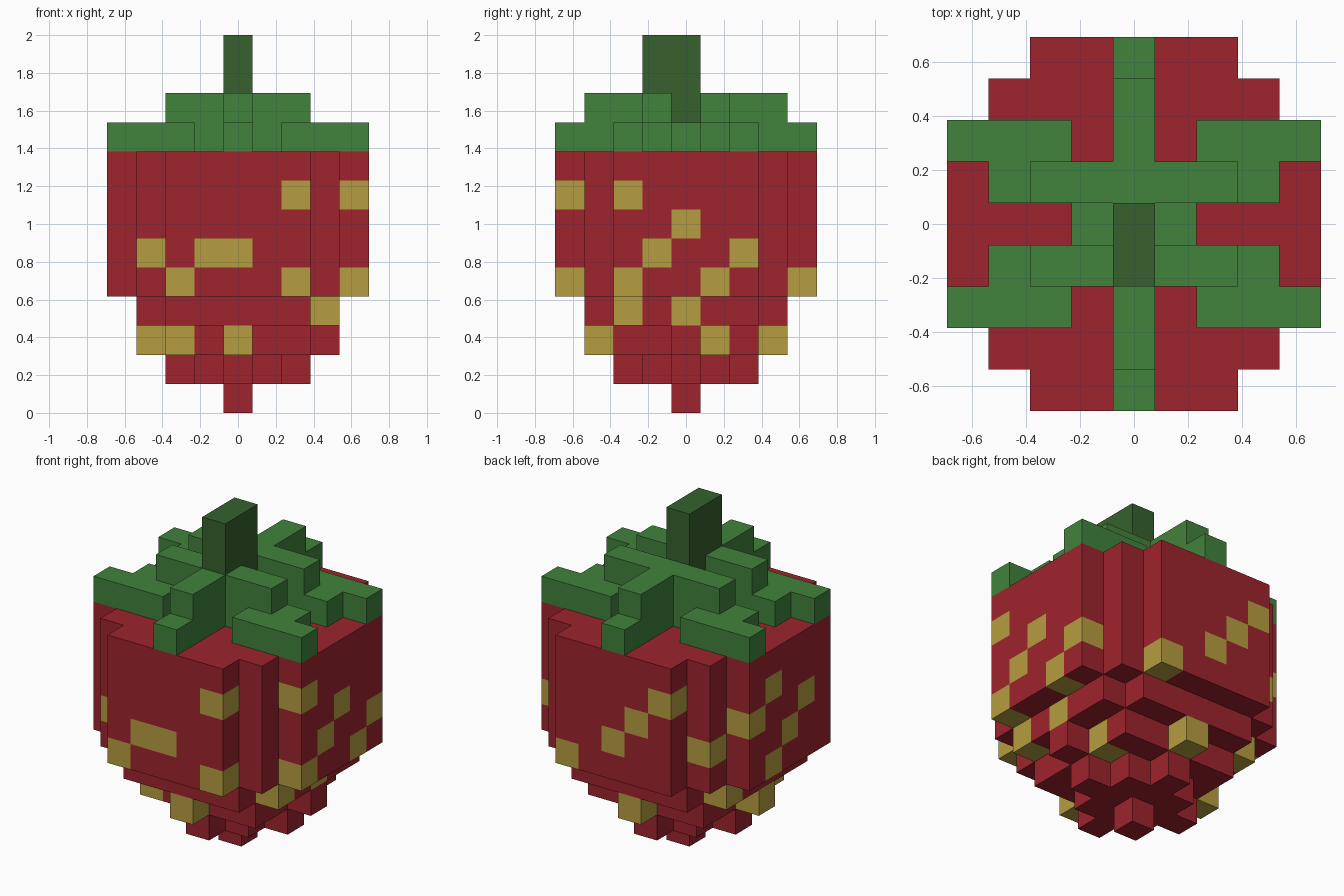
import bpy
import bmesh
from mathutils import Vector

UNIT = 2 / 13  # edge of one block; the berry is thirteen blocks tall

cube = bpy.data.objects.get("Cube")
if cube:
    bpy.data.objects.remove(cube, do_unlink=True)


def make_material(name, rgb):
    mat = bpy.data.materials.new(name)
    mat.use_nodes = True
    colour = (*rgb, 1)
    mat.diffuse_color = colour
    mat.node_tree.nodes["Principled BSDF"].inputs["Base Color"].default_value = colour
    return mat


red = make_material("berry red", (0.34, 0.017, 0.026))
gold = make_material("seed gold", (0.47, 0.34, 0.051))
green = make_material("leaf green", (0.053, 0.225, 0.045))
dark_green = make_material("stem green", (0.037, 0.12, 0.027))


def layer(level, inside):
    """Blocks of one level whose distances from the axis pass a rule."""
    span = range(-4, 5)
    return {(x, y, level) for x in span for y in span if inside(abs(x), abs(y))}


def box(xs, ys, zs):
    """Blocks between inclusive limits."""
    return {(x, y, z) for x in range(xs[0], xs[1] + 1)
            for y in range(ys[0], ys[1] + 1)
            for z in range(zs[0], zs[1] + 1)}


# Berry: stepped tip, then a wide body with notched corners
berry = layer(0, lambda a, b: a + b == 0)
berry |= layer(1, lambda a, b: a + b <= 2)
berry |= layer(2, lambda a, b: max(a, b) <= 2 or a + b == 3 == max(a, b))
berry |= layer(3, lambda a, b: max(a, b) <= 3 and a + b < 6)
for level in range(4, 9):
    berry |= layer(level, lambda a, b: a + b <= 6)

# Seeds by level: (x, y) of each gold block
seeds_by_level = {
    2: [(0, -3), (0, 3), (2, 1), (-2, -2), (-3, 0)],
    3: [(3, -2), (3, 0), (-3, 2)],
    4: [(-2, -4), (2, -4), (4, -2), (4, 1), (2, 4), (-4, 1)],
    5: [(-3, -3), (-1, -4), (0, -4), (4, -1), (4, 2), (0, 4), (-3, 3), (-4, 0)],
    6: [(4, 0), (-1, 4), (-4, 2), (-4, -1)],
    7: [(2, -4), (4, -2), (-2, 4), (-4, 1)],
}
seeds = {(x, y, z) for z, spots in seeds_by_level.items() for x, y in spots}

# Leaves: low spreading layer and a raised layer around the stem
leaves = box((0, 0), (-4, 4), (9, 9)) | box((-1, 1), (0, 0), (9, 9))
for side in (-1, 1):
    leaves |= box((-3, 3), (side, side), (9, 9))
    leaves |= box((-2, 2), (side, side), (10, 10))
    row = 2 * side
    leaves |= box((-4, -2), (row, row), (9, 9)) | box((2, 4), (row, row), (9, 9))
    leaves |= box((0, 0), tuple(sorted((row, 3 * side))), (10, 10))

# Stem: bent one block towards the front
stem = box((0, 0), (0, 0), (10, 10)) | box((0, 0), (-1, 0), (11, 12))

solid = berry | leaves | stem


def build(name, blocks, materials, pick=lambda block: 0):
    """Make one object from the exposed sides of its blocks."""
    bm = bmesh.new()
    for block in sorted(blocks):
        centre = Vector(block) + Vector((0, 0, 0.5))
        for axis in range(3):
            for sign in (-1, 1):
                normal = Vector((0, 0, 0))
                normal[axis] = sign
                if tuple(int(c + n) for c, n in zip(block, normal)) in solid:
                    continue
                u = Vector((0, 0, 0))
                u[(axis + 1) % 3] = 0.5
                v = normal.cross(u)
                middle = centre + normal / 2
                corners = (-u - v, u - v, u + v, v - u)
                face = bm.faces.new([bm.verts.new((middle + c) * UNIT) for c in corners])
                face.material_index = pick(block)
    bmesh.ops.remove_doubles(bm, verts=bm.verts, dist=UNIT / 100)
    mesh = bpy.data.meshes.new(name)
    bm.to_mesh(mesh)
    bm.free()
    for mat in materials:
        mesh.materials.append(mat)
    obj = bpy.data.objects.new(name, mesh)
    bpy.context.collection.objects.link(obj)
    return obj


build("berry_body", berry, [red, gold], lambda block: int(block in seeds))
build("leaves", leaves, [green])
build("stem", stem, [dark_green])
